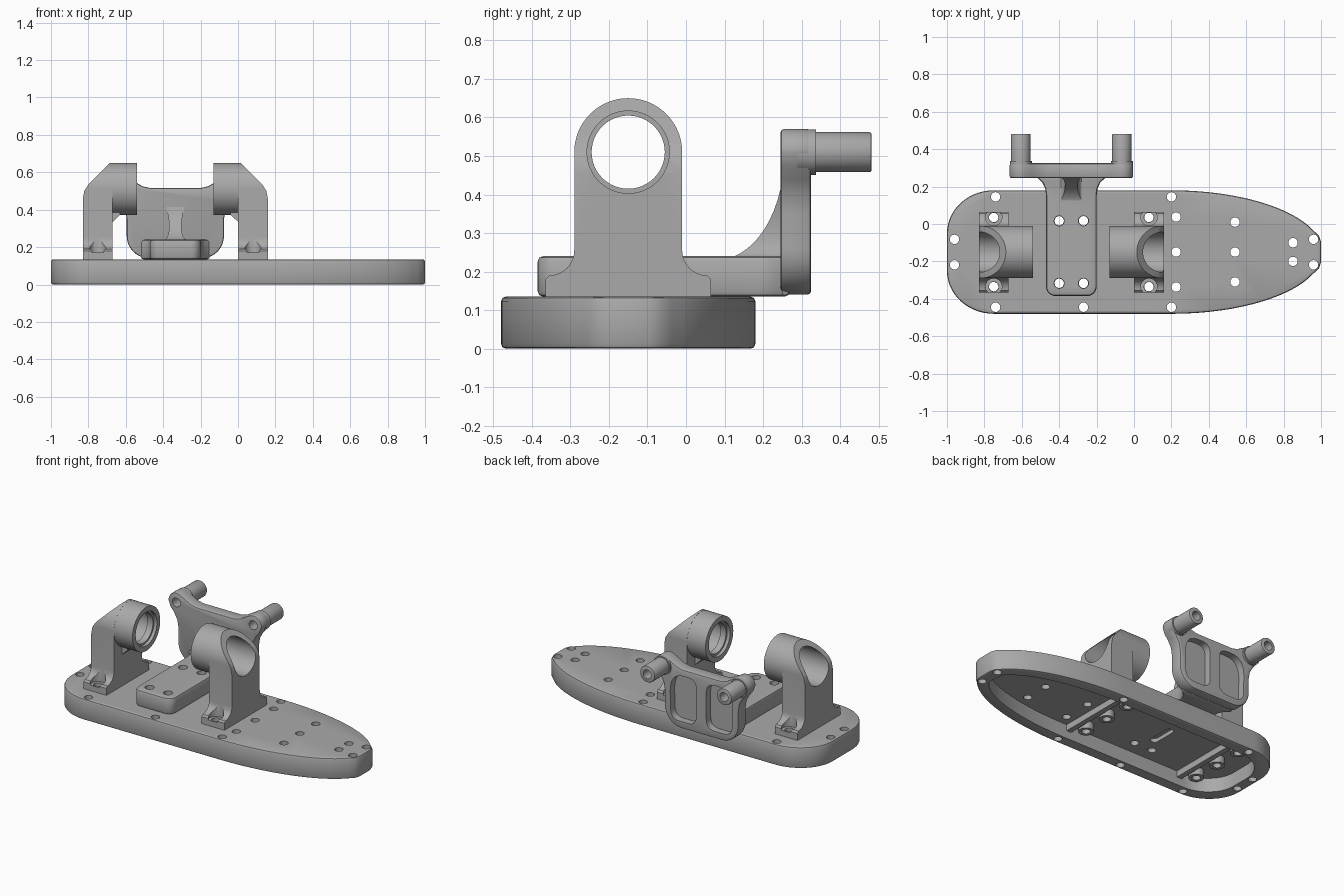
import bpy, bmesh
from math import sin, cos, pi, radians, sqrt
from mathutils import Vector

if "Cube" in bpy.data.objects:
    bpy.data.objects.remove(bpy.data.objects["Cube"])

grey = bpy.data.materials.new("machined_grey")
grey.use_nodes = True
grey.diffuse_color = (0.4, 0.4, 0.4, 1)
grey.node_tree.nodes["Principled BSDF"].inputs["Base Color"].default_value = (0.4, 0.4, 0.4, 1)

MID_X, MID_Y = -0.335, -0.15      # symmetry planes of mounts and plate
TOP = 0.135                       # top of the base plate


def circle(u, v, r, n=40):
    return [(u + r * cos(2 * pi * i / n), v + r * sin(2 * pi * i / n)) for i in range(n)]


def rounded(pts, r, n=6):
    """Round every corner of a polygon."""
    out = []
    for i, p in enumerate(pts):
        p = Vector(p)
        ends = []
        for q in (Vector(pts[i - 1]), Vector(pts[(i + 1) % len(pts)])):
            d = q - p
            ends.append(p + d.normalized() * min(r, d.length * 0.49))
        for k in range(n + 1):
            t = k / n
            out.append(tuple(ends[0] * (1 - t) ** 2 + p * 2 * t * (1 - t) + ends[1] * t * t))
    return out


def prism(shapes):
    """Mesh of extruded outlines, each (points, low, high, axis)."""
    bm = bmesh.new()
    for pts, lo, hi, axis in shapes:
        place = {"x": lambda u, v, w: (w, u, v),
                 "y": lambda u, v, w: (u, w, v),
                 "z": lambda u, v, w: (u, v, w)}[axis]
        a = [bm.verts.new(place(u, v, lo)) for u, v in pts]
        b = [bm.verts.new(place(u, v, hi)) for u, v in pts]
        bm.faces.new(a)
        bm.faces.new(b[::-1])
        for i in range(len(pts)):
            bm.faces.new((a[i - 1], a[i], b[i], b[i - 1]))
    return bm


def make(name, bm):
    bmesh.ops.recalc_face_normals(bm, faces=bm.faces)
    mesh = bpy.data.meshes.new(name)
    bm.to_mesh(mesh)
    bm.free()
    mesh.materials.append(grey)
    ob = bpy.data.objects.new(name, mesh)
    bpy.context.collection.objects.link(ob)
    return ob


def activate(ob):
    bpy.ops.object.select_all(action="DESELECT")
    ob.select_set(True)
    bpy.context.view_layer.objects.active = ob


def bevel(ob, width):
    activate(ob)
    m = ob.modifiers.new("edge", "BEVEL")
    m.width, m.segments, m.limit_method, m.angle_limit = width, 2, "ANGLE", radians(50)
    bpy.ops.object.modifier_apply(modifier=m.name)


def combine(ob, operation, shapes):
    tool = make("tool", prism(shapes))
    activate(ob)
    m = ob.modifiers.new("combine", "BOOLEAN")
    m.operation, m.solver, m.object = operation, "EXACT", tool
    bpy.ops.object.modifier_apply(modifier=m.name)
    bpy.data.objects.remove(tool)


def finish(ob):
    activate(ob)
    bpy.ops.object.shade_smooth_by_angle(angle=radians(32))


def plate_outline(inset):
    """Boat-shaped outline: rounded stern, long elliptical bow."""
    half, n = [], 14
    rx, ry, h = 0.25 - inset * 0.5, 0.23 - inset * 0.5, 0.33 - inset
    for i in range(n + 1):
        t = pi / 2 * i / n
        half.append((-1 + inset + rx * (1 - cos(t)), h - ry * (1 - sin(t))))
    for i in range(2 * n + 1):
        x = 0.2 + (0.76 - inset) * i / (2 * n)
        half.append((x, h * sqrt(1 - ((x - 0.2) / (0.81 - inset)) ** 2)))
    half += [(0.988 - inset, half[-1][1] - 0.025), (1 - inset, half[-1][1] - 0.06)]
    return [(x, MID_Y + y) for x, y in half] + [(x, MID_Y - y) for x, y in reversed(half)]


# Base plate, hollow below with ribs and bosses
plate = make("base_plate", prism([(plate_outline(0), 0, TOP, "z")]))
bevel(plate, 0.012)
combine(plate, "DIFFERENCE", [(plate_outline(0.075), -0.1, 0.09, "z")])
stiffeners = []
for rib_x, boss_x in ((0.15, 0.08), (-0.68, -0.75)):
    w = 0.27 if rib_x > 0 else 0.265
    stiffeners.append(([(rib_x - 0.017, MID_Y - w), (rib_x + 0.017, MID_Y - w),
                        (rib_x + 0.017, MID_Y + w), (rib_x - 0.017, MID_Y + w)], 0.05, 0.1, "z"))
    for dy in (-0.185, 0, 0.185):
        stiffeners.append((circle(boss_x, MID_Y + dy, 0.045, 32), 0.045, 0.1, "z"))
combine(plate, "UNION", stiffeners)

holes = [(-0.74, 0.295), (0.2, 0.295), (-0.74, -0.295), (-0.27, -0.295), (0.2, -0.295)]
for x, dy in ((-0.96, 0.068), (0.96, 0.068), (0.225, 0.187), (0.54, 0.16), (0.85, 0.05),
              (-0.75, 0.185), (0.08, 0.185), (-0.4, 0.167), (-0.27, 0.167)):
    holes += [(x, dy), (x, -dy)]
holes += [(x, 0) for x in (0.225, 0.54, -0.75, 0.08)]
combine(plate, "DIFFERENCE", [(circle(x, MID_Y + dy, 0.025, 24), -0.1, 0.3, "z") for x, dy in holes])
slot = rounded([(-0.36, -0.24), (-0.31, -0.24), (-0.31, -0.06), (-0.36, -0.06)], 0.025)
combine(plate, "DIFFERENCE", [(slot, 0.05, 0.115, "z")])
finish(plate)


# Two mirrored uprights, each carrying a horizontal tube
def build_mount(name, s):
    def span(a, b):
        return sorted((MID_X + s * a, MID_X + s * b))
    cz, r = 0.51, 0.14
    side = [(0.215, TOP), (0.215, 0.18), (0.205, 0.19)]
    side += [(0.205 - 0.065 * sin(t), 0.255 - 0.065 * cos(t)) for t in (pi * i / 16 for i in range(1, 9))]
    side += [(r * cos(pi * i / 48), cz + r * sin(pi * i / 48)) for i in range(25)]
    profile = [(MID_Y + u, z) for u, z in side] + [(MID_Y - u, z) for u, z in reversed(side[:-1])]
    ob = make(name, prism([(profile, *span(0.335, 0.495), "x")]))
    combine(ob, "UNION", [(circle(MID_Y, cz, r - 0.0005, 48), *span(0.205, 0.45), "x")])
    web = [(0.36, 0.32), (0.335, 0.335), (0.295, 0.373), (0.295, 0.45), (0.36, 0.45)]
    combine(ob, "UNION", [([(MID_X + s * d, z) for d, z in web], MID_Y - 0.06, MID_Y + 0.06, "y")])
    # sloping outer shoulder
    cut = [(0.57, 0.3), (0.496, 0.45), (0.487, 0.5), (0.465, 0.535), (0.35, 0.65), (0.285, 0.715), (0.57, 0.715)]
    combine(ob, "DIFFERENCE", [([(MID_X + s * d, z) for d, z in cut], -0.5, 0.2, "y")])
    # stepped bore
    for rad, a, b in ((0.095, 0.1, 0.6), (0.107, 0.1, 0.225), (0.107, 0.265, 0.6)):
        combine(ob, "DIFFERENCE", [(circle(MID_Y, cz, rad, 48), *span(a, b), "x")])
    # bolt holes in the feet
    for rad, low in ((0.044, 0.17), (0.026, 0.1)):
        combine(ob, "DIFFERENCE", [(circle(MID_X + s * 0.415, MID_Y + dy, rad, 28), low, 0.3, "z")
                                   for dy in (-0.185, 0.185)])
    finish(ob)


build_mount("right_mount", -1)
build_mount("left_mount", 1)


# Bracket arm bolted between the mounts
def mirrored(half):
    return [(MID_X + d, v) for d, v in half] + [(MID_X - d, v) for d, v in reversed(half)]


nose = [(0.135 - 0.05 * (1 - sin(t)), -0.335 - 0.05 * cos(t)) for t in (pi * i / 16 for i in range(9))]
flare = [(0.135, 0.15), (0.14, 0.19), (0.155, 0.222), (0.185, 0.25), (0.185, 0.27)]
arm = make("bracket_arm", prism([(mirrored(nose + flare), TOP, 0.24, "z")]))
bevel(arm, 0.014)
combine(arm, "DIFFERENCE", [(circle(x, y, 0.027, 28), 0.1, 0.3, "z")
                            for x in (-0.4, -0.27) for y in (0.017, -0.317)])
finish(arm)

# Bracket back plate with ears and two pockets
ear_d, ear_z = 0.27, 0.51
half = [(0.14 + 0.12 * sin(t), 0.26 - 0.12 * cos(t)) for t in (pi * i / 20 for i in range(11))]
half += [(0.26, 0.35), (0.268, 0.4), (0.29, 0.44), (0.317, 0.475)]
half += [(ear_d + 0.06 * cos(t), ear_z + 0.06 * sin(t)) for t in (pi * i / 18 for i in range(12))]
half += [(0.21, 0.545), (0.175, 0.525), (0.13, 0.515)]
back = make("bracket_back_plate", prism([(mirrored(half), 0.245, 0.325, "y")]))
bevel(back, 0.01)
pocket = [(0.035, 0.185), (0.215, 0.185), (0.22, 0.41), (0.175, 0.475), (0.035, 0.475)]
ears = [MID_X - ear_d, MID_X + ear_d]
combine(back, "DIFFERENCE", [(rounded([(MID_X + s * d, z) for d, z in pocket], 0.06), 0.28, 0.4, "y")
                             for s in (-1, 1)])
combine(back, "DIFFERENCE", [(circle(x, ear_z, 0.028, 28), 0.2, 0.6, "y") for x in ears])
finish(back)

# Hollow pins behind the ears, each with a collar
for name, x in zip(("right_pin", "left_pin"), ears):
    pin = make(name, prism([(circle(x, ear_z, 0.052), 0.3, 0.482, "y")]))
    bevel(pin, 0.006)
    combine(pin, "UNION", [(circle(x, ear_z, 0.059), 0.29, 0.337, "y")])
    combine(pin, "DIFFERENCE", [(circle(x, ear_z, 0.028, 28), 0.2, 0.6, "y")])
    finish(pin)

# Curved gusset, waisted in the middle
bm = bmesh.new()
rings, n = [], 14
for i in range(n + 1):
    s = i / n
    y, z = 0.08 + 0.175 * sin(s * pi / 2), 0.505 - 0.275 * cos(s * pi / 2)
    w = 0.033 + 0.05 * (2 * s - 1) ** 2
    rings.append([bm.verts.new((MID_X + dx, yy, z)) for dx, yy in ((-w, y), (w, y), (w, 0.265), (-w, 0.265))])
for a, b in zip(rings, rings[1:]):
    for k in range(4):
        bm.faces.new((a[k - 1], a[k], b[k], b[k - 1]))
bm.faces.new(rings[0])
bm.faces.new(rings[-1])
finish(make("bracket_gusset", bm))
